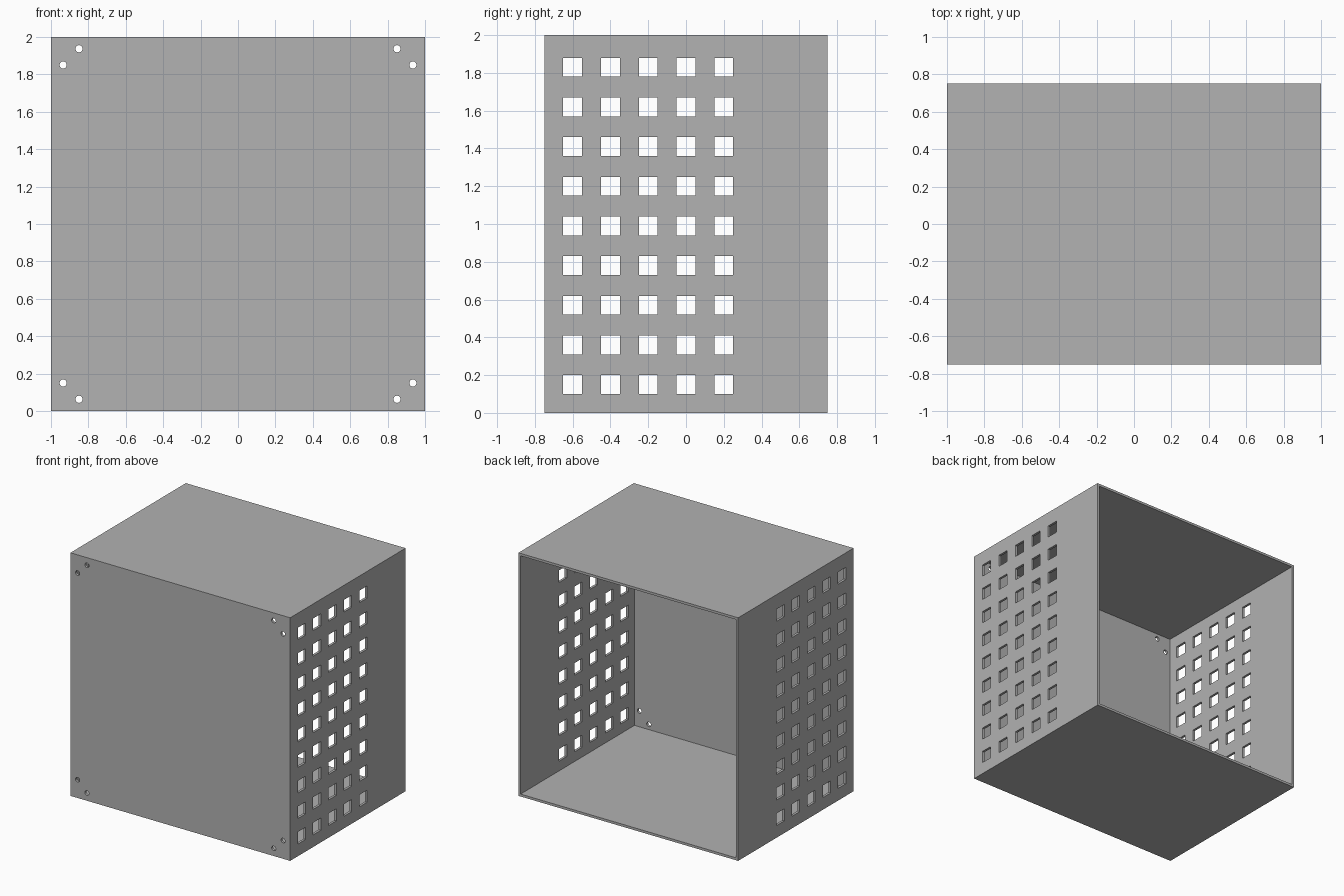
import bpy, bmesh
from mathutils import Matrix, Vector

cube = bpy.data.objects.get("Cube")
if cube:
    bpy.data.objects.remove(cube, do_unlink=True)

WIDTH, DEPTH, HEIGHT, WALL = 2.0, 1.5, 2.0, 0.02
VENT, SCREW_RADIUS = 0.1, 0.019

grey = bpy.data.materials.new("plain grey")
grey.use_nodes = True
colour = (0.445, 0.445, 0.445, 1)
grey.diffuse_color = colour
grey.node_tree.nodes["Principled BSDF"].inputs["Base Color"].default_value = colour


def add_box(bm, centre, size):
    matrix = Matrix.Translation(centre) @ Matrix.Diagonal(Vector(size).to_4d())
    bmesh.ops.create_cube(bm, size=1, matrix=matrix)


def add_rod(bm, centre, radius, length):
    matrix = Matrix.Translation(centre) @ Matrix.Rotation(1.5707963, 4, "X")
    bmesh.ops.create_cone(bm, cap_ends=True, segments=32, radius1=radius,
                          radius2=radius, depth=length, matrix=matrix)


def make_object(name, bm):
    mesh = bpy.data.meshes.new(name)
    bm.to_mesh(mesh)
    bm.free()
    mesh.materials.append(grey)
    obj = bpy.data.objects.new(name, mesh)
    bpy.context.collection.objects.link(obj)
    return obj


def cut(target, cutter):
    cutter.hide_render = True
    cutter.hide_set(True)
    mod = target.modifiers.new(cutter.name, "BOOLEAN")
    mod.operation, mod.solver, mod.object = "DIFFERENCE", "EXACT", cutter
    bpy.context.view_layer.objects.active = target
    bpy.ops.object.modifier_apply(modifier=mod.name)
    bpy.data.objects.remove(cutter, do_unlink=True)


# Enclosure body
bm = bmesh.new()
add_box(bm, (0, 0, HEIGHT / 2), (WIDTH, DEPTH, HEIGHT))
enclosure = make_object("enclosure", bm)

# Cavity, open at the back
bm = bmesh.new()
add_box(bm, (0, WALL, HEIGHT / 2),
        (WIDTH - 2 * WALL, DEPTH, HEIGHT - 2 * WALL))
cut(enclosure, make_object("cavity", bm))

# Square vents through both side walls
bm = bmesh.new()
for column in range(5):
    for row in range(9):
        centre = (0, -0.6 + 0.2 * column, 0.15 + 0.21 * row)
        add_box(bm, centre, (WIDTH + 1, VENT, VENT))
cut(enclosure, make_object("vents", bm))

# Pairs of screw holes in the front corners
bm = bmesh.new()
for side in (-1, 1):
    for end in (-1, 1):
        for x, z in ((0.85, 0.937), (0.935, 0.85)):
            add_rod(bm, (side * x, -DEPTH / 2, HEIGHT / 2 + end * z),
                    SCREW_RADIUS, 0.2)
cut(enclosure, make_object("screw_holes", bm))

# Flat walls, round holes
enclosure.select_set(True)
bpy.context.view_layer.objects.active = enclosure
bpy.ops.object.shade_smooth_by_angle()
